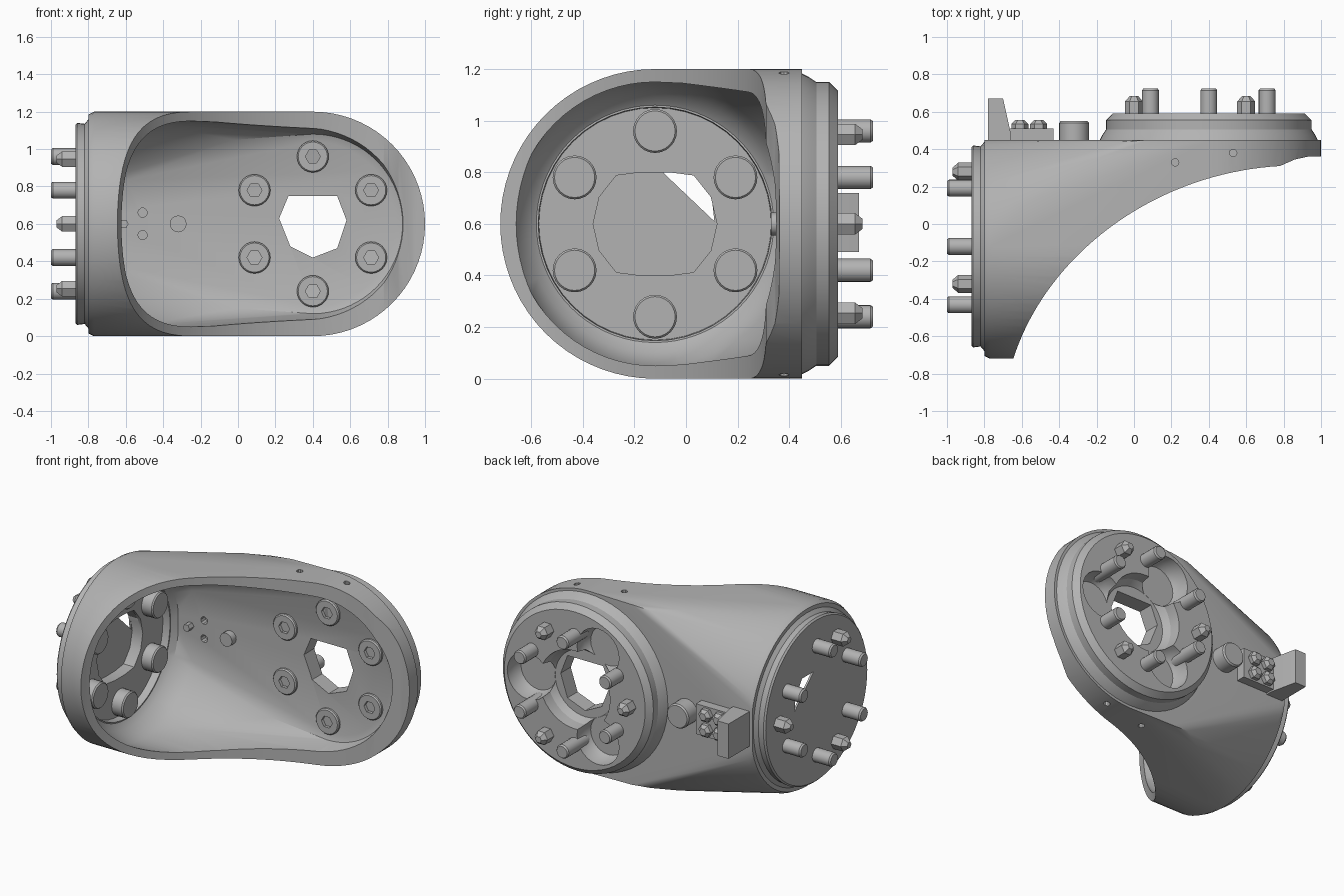
import bpy, bmesh, math
from mathutils import Vector
from mathutils.geometry import interpolate_bezier

if "Cube" in bpy.data.objects:
    bpy.data.objects.remove(bpy.data.objects["Cube"], do_unlink=True)

grey = bpy.data.materials.new("plain_grey")
grey.use_nodes = True
grey.diffuse_color = (0.45, 0.45, 0.45, 1)
grey.node_tree.nodes["Principled BSDF"].inputs["Base Color"].default_value = (0.45, 0.45, 0.45, 1)

SIDE, BACK = (-0.12, 0.6), (0.4, 0.6)      # flange centres in (y, z) and (x, z)
PLACE = {"X": lambda a, b, t: (t, a, b),
         "Y": lambda a, b, t: (a, t, b),
         "Z": lambda a, b, t: (a, b, t)}


def finish(name, bm):
    bmesh.ops.recalc_face_normals(bm, faces=bm.faces[:])
    mesh = bpy.data.meshes.new(name)
    bm.to_mesh(mesh)
    bm.free()
    mesh.materials.append(grey)
    obj = bpy.data.objects.new(name, mesh)
    bpy.context.collection.objects.link(obj)
    return obj


def circle(centre, r, n, phase=0.0):
    return [(centre[0] + r * math.cos(phase + math.tau * i / n),
             centre[1] + r * math.sin(phase + math.tau * i / n)) for i in range(n)]


def loft(name, axis, rings):
    """Capped solid through (outline, height) rings."""
    bm = bmesh.new()
    loops = [[bm.verts.new(PLACE[axis](a, b, t)) for a, b in pts] for pts, t in rings]
    for low, high in zip(loops, loops[1:]):
        for i in range(len(low)):
            j = (i + 1) % len(low)
            bm.faces.new((low[i], low[j], high[j], high[i]))
    bm.faces.new(loops[0])
    bm.faces.new(loops[-1])
    return finish(name, bm)


def prism(name, axis, pts, t0, t1):
    return loft(name, axis, [(pts, t0), (pts, t1)])


def turned(name, axis, centre, profile, n=32):
    return loft(name, axis, [(circle(centre, r, n), t) for r, t in profile])


def hull(name, side, back, y_limit, corner):
    """Skin around round sections facing the side and the back, plus mirrored corner points."""
    bm = bmesh.new()
    for axis, centre, profile in (("X", SIDE, side), ("Y", BACK, back)):
        for r, t in profile:
            for a, b in circle(centre, r, 72):
                x, y, z = PLACE[axis](a, b, t)
                bm.verts.new((x, min(y, y_limit), z))
    for x, y, half in corner:
        for sign in (-1, 1):
            bm.verts.new((x, y, 0.6 + sign * half))
    out = bmesh.ops.convex_hull(bm, input=bm.verts[:])
    junk = {v for v in out["geom_interior"] + out["geom_unused"]
            if isinstance(v, bmesh.types.BMVert)}
    bmesh.ops.delete(bm, geom=list(junk), context="VERTS")
    bmesh.ops.dissolve_limit(bm, angle_limit=0.002, verts=bm.verts[:], edges=bm.edges[:])
    return finish(name, bm)


def combine(target, other, operation="DIFFERENCE"):
    mod = target.modifiers.new("combine", "BOOLEAN")
    mod.operation, mod.solver, mod.object = operation, "EXACT", other
    bpy.context.view_layer.objects.active = target
    bpy.ops.object.modifier_apply(modifier=mod.name)
    bpy.data.objects.remove(other, do_unlink=True)


def polar(centre, r, degrees):
    a = math.radians(degrees)
    return (centre[0] + r * math.cos(a), centre[1] + r * math.sin(a))


# Elbow housing and its two flanges
body = hull("elbow_housing", [(0.585, -0.8), (0.6, -0.77), (0.6, 0.4)],
            [(0.6, 0.45), (0.6, -0.12)], 0.45,
            [(0.08, 0.45, 0.595), (-0.05, 0.44, 0.585), (-0.2, 0.35, 0.597), (-0.58, 0.11, 0.6)])
combine(body, turned("back_flange", "Y", BACK, [(0.5, 0.41), (0.585, 0.445), (0.57, 0.475),
        (0.55, 0.505), (0.55, 0.555), (0.515, 0.59)], 64), "UNION")
combine(body, turned("side_flange", "X", SIDE, [(0.5, -0.76), (0.565, -0.795),
        (0.535, -0.82), (0.54, -0.86), (0.53, -0.87)], 64), "UNION")

# Hollow inside, with tapered walls
combine(body, hull("cavity", [(0.46, -0.73), (0.5, -0.7), (0.55, -0.6), (0.55, 0.08)],
                   [(0.44, 0.375), (0.48, 0.36), (0.51, 0.25)], 0.375,
                   [(-0.02, 0.375, 0.45), (-0.5, 0.1, 0.54)]))

# Concave opening sweeping from one end to the other
sweep = interpolate_bezier(Vector((-0.645, -0.72)), Vector((-0.47, -0.17)),
                           Vector((0.1, 0.27)), Vector((0.78, 0.31)), 40)
outline = [(p[0], p[1]) for p in sweep]
outline += [(0.86, 0.345), (0.93, 0.36), (1.3, 0.37), (1.3, -1), (-0.645, -1)]
combine(body, prism("opening", "Z", outline, -0.3, 1.5))

# Side flange: round seat, flattened bore and a slot through the thin cap
combine(body, turned("side_seat", "X", SIDE, [(0.46, -0.6), (0.45, -0.78)], 48))
bore = [(a, min(max(b, 0.4), 0.8)) for a, b in circle(SIDE, 0.24, 14)]
combine(body, prism("side_bore", "X", bore, -0.7, -0.857))
combine(body, prism("cap_slot", "X", [(-0.09, 0.8), (0.03, 0.8), (0.1, 0.7), (0.11, 0.61)],
                    -0.8, -0.9))

# Back flange: bowl with three scalloped pockets and an angular bore
combine(body, turned("bowl", "Y", BACK, [(0.22, 0.48), (0.25, 0.52), (0.27, 0.7)], 40))
for angle in (0, 120, 240):
    combine(body, turned("pocket", "Y", polar(BACK, 0.34, angle),
                         [(0.13, 0.481), (0.15, 0.52), (0.16, 0.71)], 24))
combine(body, prism("back_bore", "Y", [(0.22, 0.63), (0.27, 0.75), (0.53, 0.75), (0.58, 0.62),
                                       (0.53, 0.47), (0.4, 0.42), (0.28, 0.48)], 0.2, 0.8))

# Small drilled holes along the top and bottom and in the back wall
for z in (0, 1.2):
    for x, y in ((0.22, 0.33), (0.53, 0.38)):
        combine(body, prism("drill", "Z", circle((x, y), 0.02, 10), z - 0.04, z + 0.04))
for z in (0.54, 0.66):
    combine(body, prism("drill", "Y", circle((-0.51, z), 0.025, 10), 0.3, 0.42))

parts = [body]

# Screws: six round ends with heads inside, three hex studs per flange
for axis, centre, face, tip, seat, head, studs in (
        ("X", SIDE, -0.86, -1.0, -0.79, -0.7, (0, 120, 240)),
        ("Y", BACK, 0.47, 0.725, 0.39, 0.355, (180, 60, 300))):
    label = "side" if axis == "X" else "back"
    out = -1 if axis == "X" else 1
    rim = -0.865 if axis == "X" else 0.58
    for k in range(6):
        spot = polar(centre, 0.36, 30 + 60 * k)
        parts.append(turned(label + "_pin", axis, spot,
                            [(0.045, face), (0.045, tip - out * 0.01), (0.038, tip)], 20))
        parts.append(turned(label + "_screw_head", axis, spot,
                            [(0.085, seat), (0.085, head + out * 0.008), (0.078, head)], 24))
        if axis == "Y":
            combine(parts[-1], prism("socket", axis, circle(spot, 0.04, 6), head - 0.05, head + 0.02))
    for angle in studs:
        spot = polar(centre, 0.4, angle)
        parts.append(turned(label + "_hex_stud", axis, spot,
                            [(0.048, rim), (0.048, rim + out * 0.075), (0.022, rim + out * 0.105)], 6))

# Connector on the back: wedge block, base plate and four small screws
parts.append(prism("connector_wedge", "Z", [(-0.78, 0.44), (-0.78, 0.67), (-0.7, 0.67),
                                            (-0.66, 0.49), (-0.66, 0.44)], 0.49, 0.72))
parts.append(prism("connector_plate", "Z", [(-0.67, 0.44), (-0.67, 0.51), (-0.43, 0.51),
                                            (-0.43, 0.44)], 0.5, 0.7))
for x in (-0.61, -0.51):
    for z in (0.55, 0.65):
        parts.append(turned("connector_screw", "Y", (x, z),
                            [(0.045, 0.5), (0.045, 0.535), (0.025, 0.555)], 6))

# Round post with a peg reaching inside
parts.append(turned("cable_post", "Y", (-0.32, 0.6),
                    [(0.08, 0.43), (0.08, 0.54), (0.072, 0.55)], 28))
parts.append(turned("inner_peg", "Y", (-0.32, 0.6), [(0.045, 0.4), (0.045, 0.33)], 16))
parts.append(turned("inner_clip", "Y", (-0.61, 0.6), [(0.025, 0.4), (0.025, 0.33)], 6))

# Smooth round surfaces, keep edges crisp
for obj in parts:
    bpy.ops.object.select_all(action="DESELECT")
    obj.select_set(True)
    bpy.context.view_layer.objects.active = obj
    bpy.ops.object.shade_smooth_by_angle(angle=math.radians(28))
